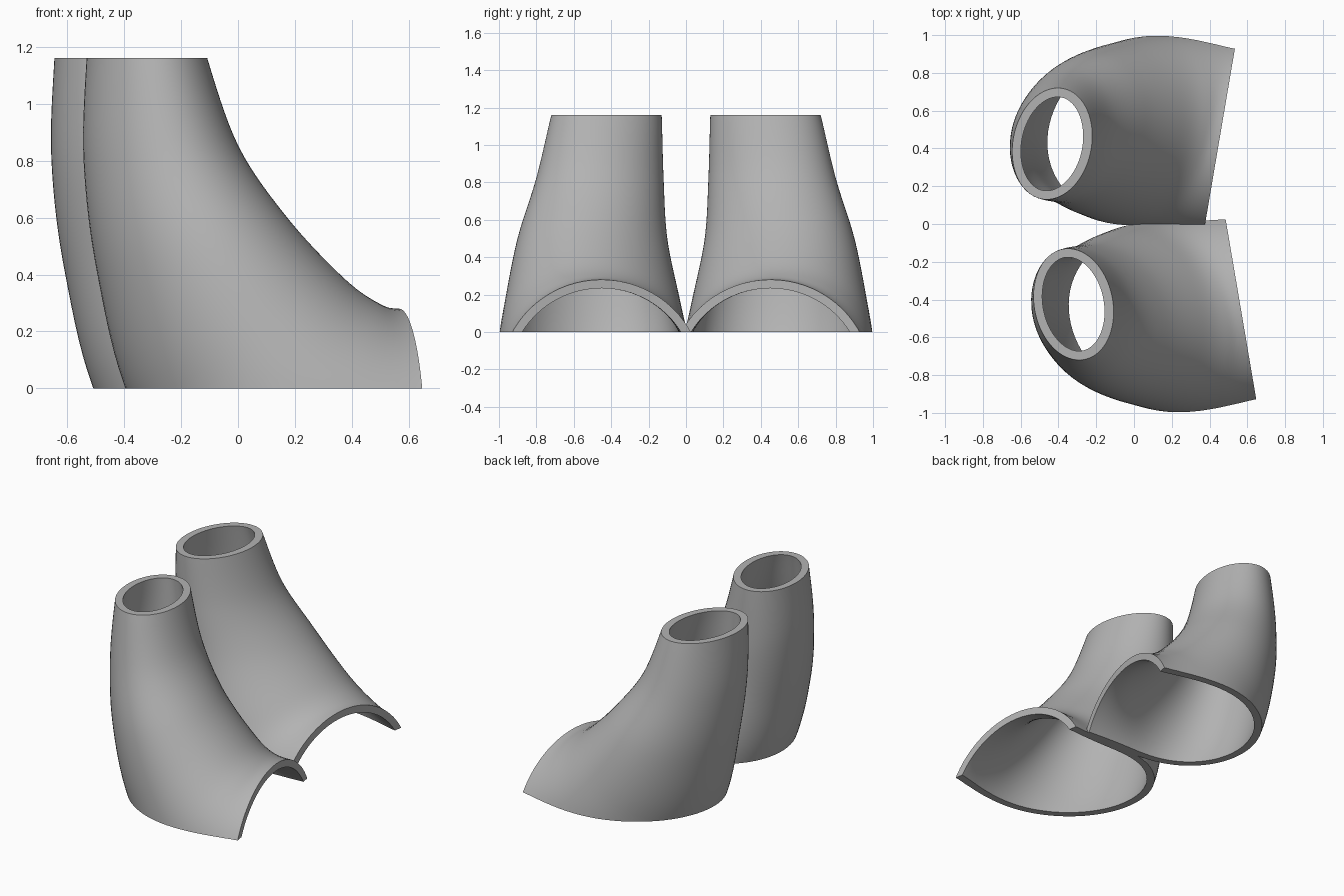
import bpy, bmesh, math
from mathutils import Vector

if "Cube" in bpy.data.objects:
    bpy.data.objects.remove(bpy.data.objects["Cube"])

SIDES, STEPS = 72, 8
TOP, WALL = 1.16, 0.046

grey = bpy.data.materials.new("plain grey")
grey.diffuse_color = (0.45, 0.45, 0.45, 1)
grey.use_nodes = True
grey.node_tree.nodes["Principled BSDF"].inputs["Base Color"].default_value = grey.diffuse_color

# Tilting oval rings, from ankle to toe:
# front x, front z, back x, back z, half width, centre y, skew
RINGS = [
    (-0.14, 1.30, -0.515, 1.30, 0.270, -0.41, 0.10),
    (-0.11, 1.16, -0.53, 1.16, 0.295, -0.425, 0.10),
    (0.00, 0.85, -0.54, 0.80, 0.340, -0.46, 0.11),
    (0.17, 0.60, -0.49, 0.40, 0.400, -0.50, 0.13),
    (0.36, 0.395, -0.37, -0.05, 0.465, -0.50, 0.15),
    (0.48, 0.305, -0.10, -0.50, 0.515, -0.49, 0.17),
    (0.57, 0.28, 0.60, -0.78, 0.540, -0.45, 0.17),
    (0.75, 0.30, 0.95, -0.80, 0.530, -0.44, 0.17),
]


def spline(rows, steps):
    """Smooth rows that pass through every given row."""
    out = []
    for i in range(len(rows) - 1):
        a, b = rows[max(i - 1, 0)], rows[i]
        c, d = rows[i + 1], rows[min(i + 2, len(rows) - 1)]
        for s in range(steps):
            t = s / steps
            out.append([0.5 * (2 * q + (r - p) * t + (2 * p - 5 * q + 4 * r - u) * t * t
                               + (3 * q - p - 3 * r + u) * t ** 3)
                        for p, q, r, u in zip(a, b, c, d)])
    out.append(list(rows[-1]))
    return out


def make_object(name, bm):
    mesh = bpy.data.meshes.new(name)
    bm.to_mesh(mesh)
    bm.free()
    ob = bpy.data.objects.new(name, mesh)
    bpy.context.collection.objects.link(ob)
    return ob


def make_shell(name, side, shift):
    # Outer skin lofted through the rings
    bm = bmesh.new()
    loops = []
    for fx, fz, bx, bz, w, yc, k in spline(RINGS, STEPS):
        loop = []
        for j in range(SIDES):
            a = 2 * math.pi * j / SIDES
            c, s = math.cos(a), math.sin(a)
            x = (fx + bx) / 2 + (fx - bx) / 2 * c - k * w * s
            z = (fz + bz) / 2 + (fz - bz) / 2 * c
            loop.append(bm.verts.new((x + shift, side * (yc + w * s), z)))
        loops.append(loop)
    for up, down in zip(loops, loops[1:]):
        for j in range(SIDES):
            n = (j + 1) % SIDES
            quad = (up[j], down[j], down[n], up[n])
            bm.faces.new(quad if side > 0 else quad[::-1])
    ob = make_object(name, bm)
    ob.data.materials.append(grey)

    # Block that trims the rim, the sole and the slanted toe opening
    bm = bmesh.new()
    bmesh.ops.create_cube(bm, size=2)
    for v in bm.verts:
        y = v.co.y * 2
        x = 0.565 - 0.17 * (y * side + 0.445) + shift if v.co.x > 0 else -2
        v.co = Vector((x, y, TOP if v.co.z > 0 else 0))
    bmesh.ops.recalc_face_normals(bm, faces=bm.faces)
    trim = make_object("trim_block", bm)
    trim.hide_render = True

    wall = ob.modifiers.new("wall", 'SOLIDIFY')
    wall.thickness, wall.offset = WALL, -1
    cut = ob.modifiers.new("trim", 'BOOLEAN')
    cut.operation, cut.solver, cut.object = 'INTERSECT', 'EXACT', trim

    bpy.ops.object.select_all(action='DESELECT')
    ob.select_set(True)
    bpy.context.view_layer.objects.active = ob
    for m in ("wall", "trim"):
        bpy.ops.object.modifier_apply(modifier=m)
    bpy.data.objects.remove(trim)
    bpy.ops.object.shade_smooth_by_angle(angle=math.radians(35))


# Mirrored pair, the rear one set slightly back
make_shell("front_shell", 1, 0.0)
make_shell("rear_shell", -1, -0.113)
